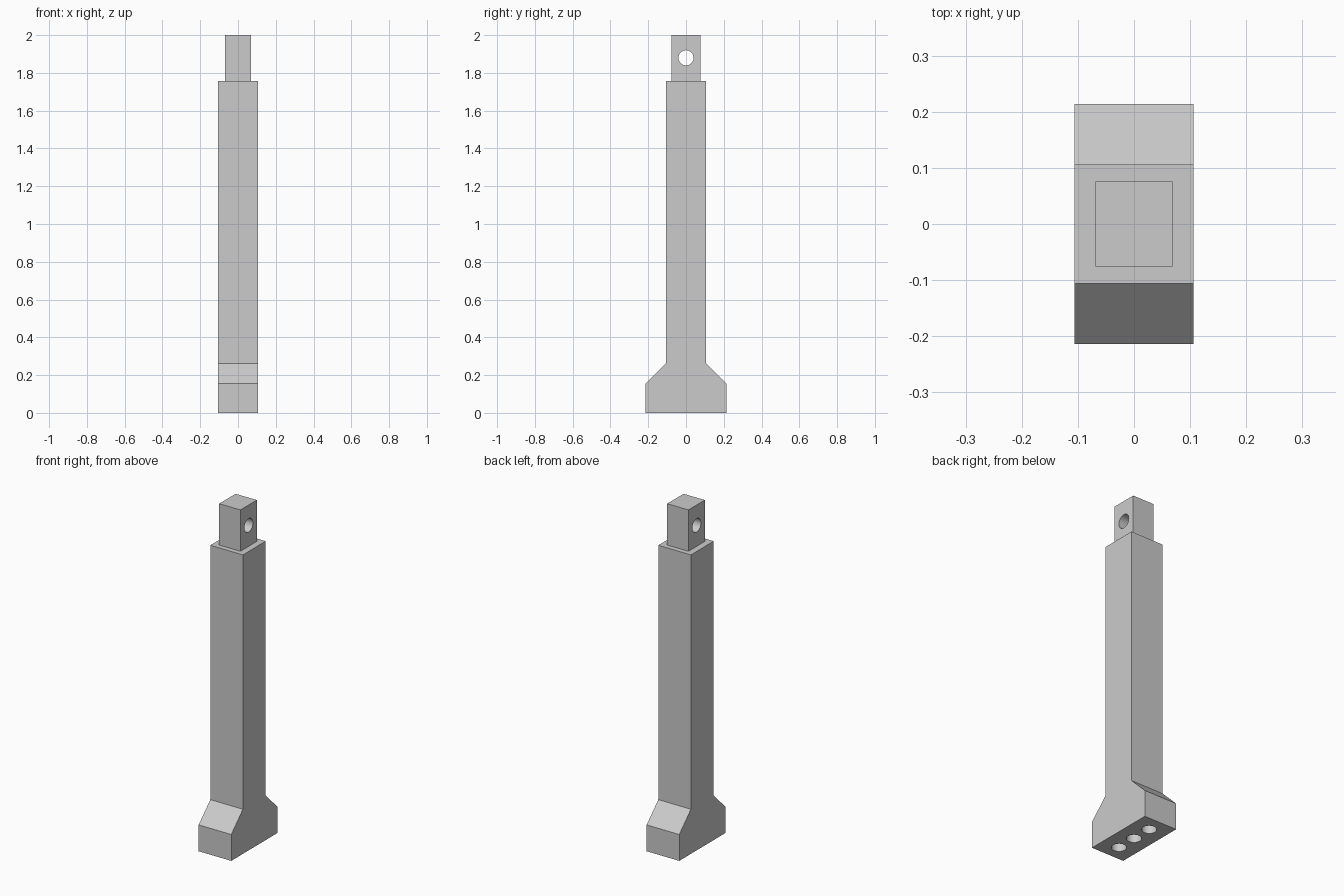
import bpy, bmesh, math
from mathutils import Matrix, Vector

default = bpy.data.objects.get("Cube")
if default:
    bpy.data.objects.remove(default, do_unlink=True)

steel = bpy.data.materials.new("light_grey")
steel.use_nodes = True
steel.diffuse_color = (0.6, 0.6, 0.6, 1)
steel.node_tree.nodes["Principled BSDF"].inputs["Base Color"].default_value = (0.6, 0.6, 0.6, 1)


def prism(name, profile, half_width):
    """Extrude a (y, z) profile across x."""
    bm = bmesh.new()
    face = bm.faces.new([bm.verts.new((-half_width, y, z)) for y, z in profile])
    grown = bmesh.ops.extrude_face_region(bm, geom=[face])["geom"]
    moved = [g for g in grown if isinstance(g, bmesh.types.BMVert)]
    bmesh.ops.translate(bm, verts=moved, vec=(2 * half_width, 0, 0))
    bmesh.ops.recalc_face_normals(bm, faces=bm.faces)
    return finish(name, bm)


def finish(name, bm):
    mesh = bpy.data.meshes.new(name)
    bm.to_mesh(mesh)
    bm.free()
    mesh.materials.append(steel)
    obj = bpy.data.objects.new(name, mesh)
    bpy.context.collection.objects.link(obj)
    return obj


def drill(obj, centres, axis, depth, radius=0.04):
    """Cut round holes of the given length along an axis."""
    bm = bmesh.new()
    turn = Vector((0, 0, 1)).rotation_difference(Vector(axis)).to_matrix().to_4x4()
    for centre in centres:
        bmesh.ops.create_cone(bm, cap_ends=True, segments=32, radius1=radius, radius2=radius,
                              depth=depth, matrix=Matrix.Translation(centre) @ turn)
    cutter = finish("hole_cutter", bm)
    cutter.hide_render = True
    mod = obj.modifiers.new("holes", 'BOOLEAN')
    mod.operation, mod.solver, mod.object = 'DIFFERENCE', 'EXACT', cutter
    bpy.ops.object.select_all(action='DESELECT')
    obj.select_set(True)
    bpy.context.view_layer.objects.active = obj
    bpy.ops.object.modifier_apply(modifier=mod.name)
    bpy.data.objects.remove(cutter, do_unlink=True)
    bpy.ops.object.shade_smooth_by_angle(angle=math.radians(30))


# Square shaft flaring into a wide foot
half = [(0.214, 0), (0.214, 0.155), (0.106, 0.262), (0.106, 1.757)]
shaft = prism("shaft_and_foot", half + [(-y, z) for y, z in reversed(half)], 0.106)

# Narrow tang on top
tang = prism("top_tang", [(0.076, 1.74), (0.076, 2), (-0.076, 2), (-0.076, 1.74)], 0.069)

# Three blind holes under the foot and a cross hole through the tang
drill(shaft, [(0, y, 0) for y in (-0.122, 0, 0.122)], (0, 0, 1), 0.24)
drill(tang, [(0, 0, 1.88)], (1, 0, 0), 0.4)
